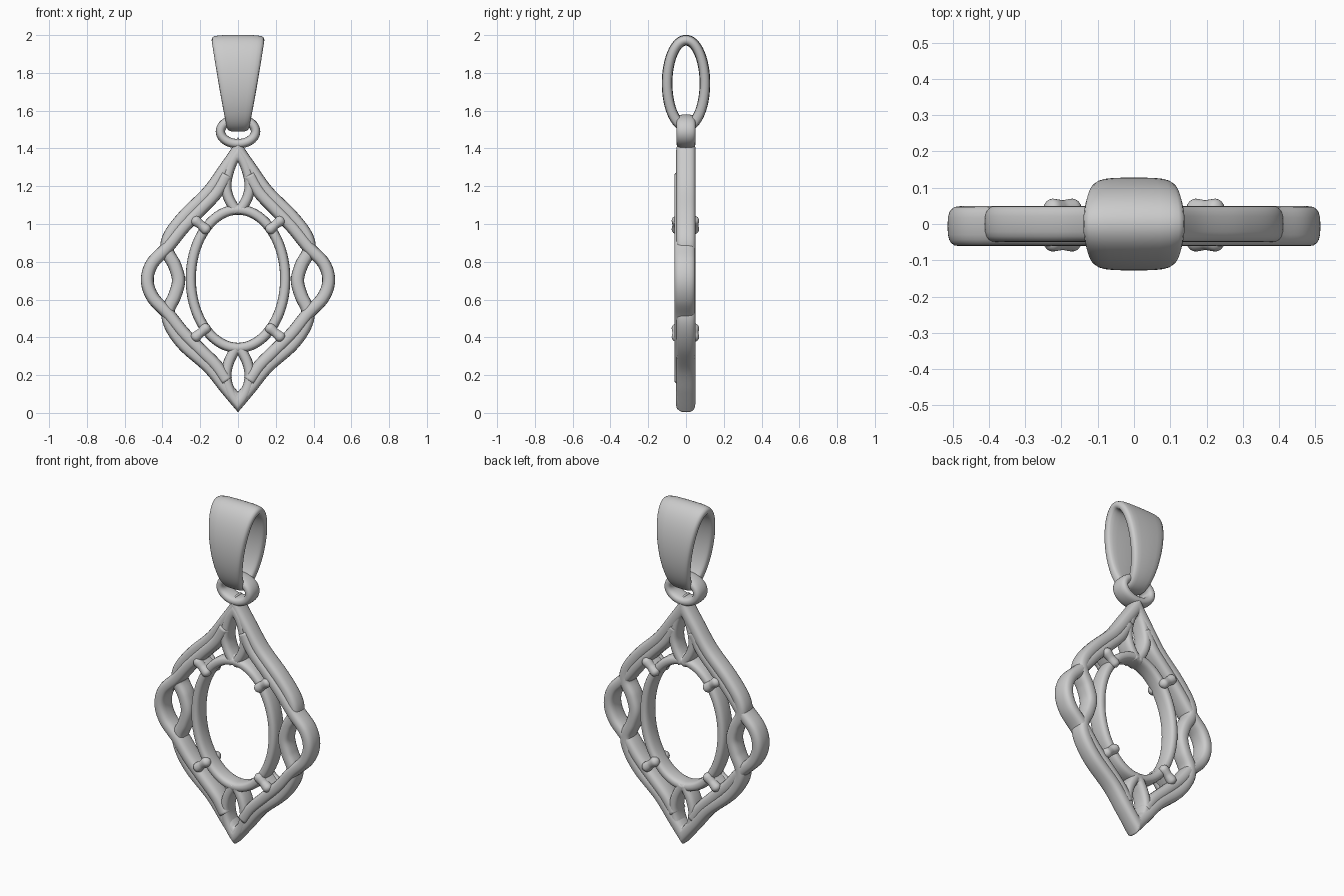
import bpy, bmesh, math
from mathutils import Vector

if "Cube" in bpy.data.objects:
    bpy.data.objects.remove(bpy.data.objects["Cube"])


def spline(pts, steps=8):
    """Smooth open path through a few points (Catmull-Rom)."""
    p = [Vector(q) for q in pts]
    p = [2 * p[0] - p[1]] + p + [2 * p[-1] - p[-2]]
    out = []
    for i in range(1, len(p) - 2):
        a, b, c, d = p[i - 1:i + 3]
        for s in range(steps):
            t = s / steps
            out.append(0.5 * (2 * b + (c - a) * t + (2 * a - 5 * b + 4 * c - d) * t ** 2
                              + (3 * b - a - 3 * c + d) * t ** 3))
    return out + [p[-2]]


def ellipse(cz, rx, rz, n=72):
    return [Vector((rx * math.sin(2 * math.pi * i / n), cz + rz * math.cos(2 * math.pi * i / n)))
            for i in range(n)]


def section(power, n=20):
    """Unit rounded-rectangle cross-section."""
    f = lambda v: math.copysign(abs(v) ** (2 / power), v)
    return [(f(math.cos(2 * math.pi * k / n)), f(math.sin(2 * math.pi * k / n))) for k in range(n)]


def sweep(name, path, width, depth, closed=False, power=2.8, y=0.0, sideways=False, mirror=False):
    """Sweep a section along a flat path; depth runs across the path's plane."""
    bm = bmesh.new()
    rings, n = [], len(path)
    for i, p in enumerate(path):
        a = path[(i - 1) % n] if closed else path[max(i - 1, 0)]
        b = path[(i + 1) % n] if closed else path[min(i + 1, n - 1)]
        t = (b - a).normalized()
        normal = Vector((t.y, -t.x))
        d = depth(p.y) if callable(depth) else depth
        ring = []
        for u, v in section(power):
            q = p + normal * u * width / 2
            off = v * d / 2
            ring.append(bm.verts.new((off, q.x, q.y) if sideways else (q.x, y + off, q.y)))
        rings.append(ring)
    for i in range(n if closed else n - 1):
        r, s = rings[i], rings[(i + 1) % n]
        for k in range(len(r)):
            j = (k + 1) % len(r)
            bm.faces.new((r[k], r[j], s[j], s[k]))
    if not closed:
        bm.faces.new(rings[0])
        bm.faces.new(rings[-1])
    bmesh.ops.recalc_face_normals(bm, faces=bm.faces)
    mesh = bpy.data.meshes.new(name)
    bm.to_mesh(mesh)
    bm.free()
    mesh.shade_smooth()
    ob = bpy.data.objects.new(name, mesh)
    bpy.context.collection.objects.link(ob)
    if mirror:
        m = ob.modifiers.new("mirror", 'MIRROR')
        m.use_bisect_axis[0] = True
    return ob


# Tapered bail and the small ring it hangs on
bail_depth = lambda z: 2 * (0.057 + 0.083 * max(0, min(1, (z - 1.515) / 0.46)) ** 0.85)
sweep("bail", ellipse(1.745, 0.1, 0.228), 0.056, bail_depth, True, 3.6, sideways=True)
sweep("jump_ring", ellipse(1.49, 0.093, 0.065, 48), 0.05, 0.1, True, 2.6)

# Oval stone seat
sweep("oval_seat", ellipse(0.71, 0.25, 0.366), 0.054, 0.1, True, 2.8, -0.004)

# Outer strand: dips inward at the sides
sweep("outer_strand", spline([
    (-0.05, 1.48), (0, 1.39), (0.065, 1.295), (0.155, 1.17), (0.28, 1.045), (0.36, 0.94),
    (0.375, 0.86), (0.335, 0.78), (0.315, 0.7), (0.335, 0.62), (0.37, 0.54), (0.355, 0.46),
    (0.285, 0.36), (0.155, 0.245), (0.065, 0.135), (0, 0.057), (-0.05, 0)]),
    0.07, 0.1, y=0.0, mirror=True)

# Inner strand: crosses over and bulges outward at the sides
sweep("crossing_strand", spline([
    (0.06, 1.26), (0.115, 1.165), (0.2, 1.075), (0.29, 0.98), (0.375, 0.875), (0.455, 0.79),
    (0.48, 0.7), (0.45, 0.61), (0.37, 0.525), (0.29, 0.425), (0.2, 0.335), (0.115, 0.25),
    (0.06, 0.17)]), 0.068, 0.11, y=-0.006, mirror=True)

# Pointed leaf openings above and below the seat
sweep("top_leaf", spline([(-0.035, 1.42), (0.03, 1.33), (0.062, 1.22), (0.05, 1.14), (0.005, 1.06)]),
      0.056, 0.1, y=-0.003, mirror=True)
sweep("bottom_leaf", spline([(-0.035, 0.01), (0.03, 0.09), (0.062, 0.18), (0.05, 0.265), (0.005, 0.355)]),
      0.056, 0.1, y=-0.003, mirror=True)

# Prongs: a rounded clasp across the seat with bars on front and back
for level, z, sz in (("top", 0.995, 1), ("bottom", 0.425, -1)):
    d = Vector((0.76, 0.65 * sz)).normalized()
    c = Vector((0.197, z))
    path = lambda h: [c + d * (h * k / 8) for k in range(-8, 9)]
    sweep(level + "_prong_core", path(0.036), 0.045, 0.12, y=-0.004, mirror=True)
    for face, y in (("front", -0.048), ("back", 0.042)):
        bar = sweep(f"{level}_prong_{face}", path(0.06), 0.056, 0.056, power=2, y=y, mirror=True)
        # Pinch the waist and round the two bead ends
        for v in bar.data.vertices:
            s = (Vector((v.co.x, v.co.z)) - c).dot(d)
            e = max(0, (abs(s) - 0.034) / 0.026)
            f = math.sqrt(max(0.02, 1 - e * e)) * (0.84 + 0.16 * min(1, abs(s) / 0.034))
            mid = c + d * s
            v.co = (mid.x + (v.co.x - mid.x) * f, y + (v.co.y - y) * f, mid.y + (v.co.z - mid.y) * f)
